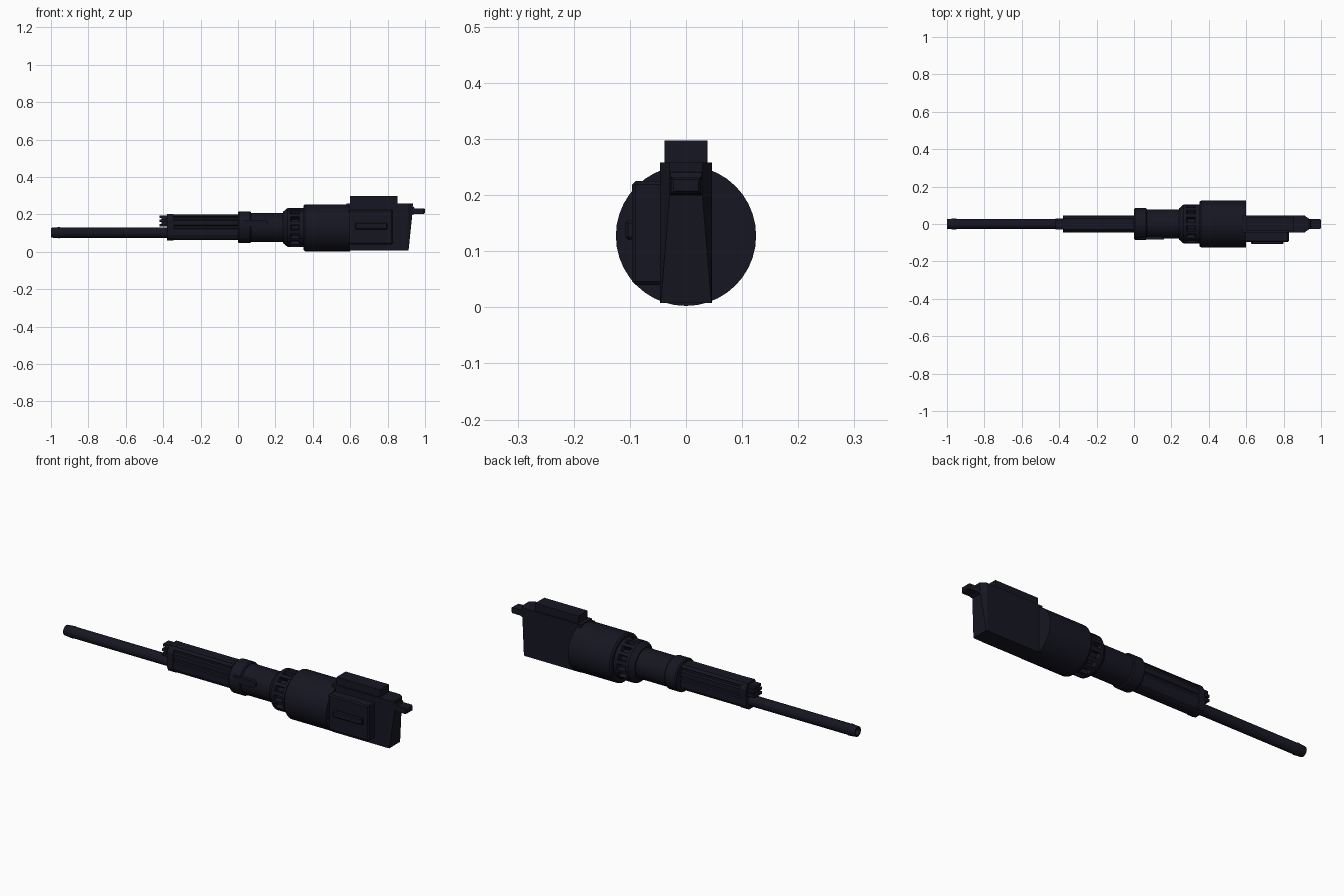
import bpy, math
from math import sin, cos, pi

if "Cube" in bpy.data.objects:
    bpy.data.objects.remove(bpy.data.objects["Cube"])

mat = bpy.data.materials.new("dark_metal")
mat.diffuse_color = (0.008, 0.008, 0.016, 1)
mat.use_nodes = True
mat.node_tree.nodes["Principled BSDF"].inputs["Base Color"].default_value = mat.diffuse_color


def loft(name, rings, smooth=False):
    """Closed solid through matching rings of points."""
    n = len(rings[0])
    verts = [p for r in rings for p in r]
    faces = [[k * n + i, k * n + (i + 1) % n, (k + 1) * n + (i + 1) % n, (k + 1) * n + i]
             for k in range(len(rings) - 1) for i in range(n)]
    faces += [list(range(n))[::-1], list(range(len(verts) - n, len(verts)))]
    me = bpy.data.meshes.new(name)
    me.from_pydata(verts, [], faces)
    me.materials.append(mat)
    ob = bpy.data.objects.new(name, me)
    bpy.context.collection.objects.link(ob)
    bpy.context.view_layer.objects.active = ob
    bpy.ops.object.select_all(action='DESELECT')
    ob.select_set(True)
    bpy.ops.object.mode_set(mode='EDIT')
    bpy.ops.mesh.select_all(action='SELECT')
    bpy.ops.mesh.normals_make_consistent(inside=False)
    bpy.ops.object.mode_set(mode='OBJECT')
    if smooth:
        bpy.ops.object.shade_smooth_by_angle(angle=math.radians(30))
    return ob


def turned(name, stations, z, y=0, n=32):
    """Turned part along x from (x, radius) stations."""
    return loft(name, [[(x, y + r * cos(2 * pi * i / n), z + r * sin(2 * pi * i / n))
                        for i in range(n)] for x, r in stations], True)


def extrude_x(name, prof, x0, x1):
    return loft(name, [[(x, y, z) for y, z in prof] for x in (x0, x1)])


def block(name, x, y, z, bevel=0):
    ob = extrude_x(name, [(y[0], z[0]), (y[1], z[0]), (y[1], z[1]), (y[0], z[1])], *x)
    if bevel:
        m = ob.modifiers.new("bevel", 'BEVEL')
        m.width, m.segments = bevel, 1
    return ob


# Barrel with a tapered, hollow muzzle
turned("barrel", [(-0.96, 0.012), (-1, 0.018), (-1, 0.026), (-0.955, 0.03),
                  (-0.95, 0.028), (-0.37, 0.028)], 0.102, n=24)

# Handguard with lengthwise side grooves
half = [(0.018, 0.062), (0.036, 0.072), (0.045, 0.09), (0.045, 0.122), (0.038, 0.126),
        (0.038, 0.138), (0.045, 0.142), (0.045, 0.168), (0.034, 0.172), (0.034, 0.184),
        (0.04, 0.188), (0.03, 0.2)]
prof = half + [(-y, z) for y, z in reversed(half)]
extrude_x("handguard", prof, -0.35, 0.01)
collar = [(0.018, 0.06), (0.037, 0.07), (0.046, 0.09), (0.046, 0.17), (0.03, 0.201)]
extrude_x("handguard_front_cap", collar + [(-y, z) for y, z in reversed(collar)], -0.38, -0.345)

# Stepped lugs on the front of the handguard
block("front_lug_core", (-0.41, -0.37), (-0.02, 0.02), (0.135, 0.185))
for i, z in enumerate((0.142, 0.165, 0.187)):
    w = 0.022 if i == 2 else 0.03
    block(f"front_lug_{i}", (-0.42, -0.37), (-w, w), (z - 0.007, z + 0.007))

# Collar and mid sleeve
turned("collar", [(0, 0.08), (0.006, 0.085), (0.064, 0.085), (0.07, 0.08)], 0.131)
turned("sleeve", [(0.06, 0.077), (0.25, 0.077)], 0.13)
loft("sleeve_latch", [[(x, y, z) for x, z in ((0.03, 0.135), (0.145, 0.135), (0.16, 0.145),
     (0.16, 0.16), (0.145, 0.17), (0.03, 0.17))] for y in (-0.06, -0.083)])

# Ribbed coupling ring
turned("coupling_core", [(0.24, 0.082), (0.355, 0.082)], 0.13)
turned("coupling_front", [(0.24, 0.083), (0.265, 0.104), (0.28, 0.104), (0.285, 0.09)], 0.13)
turned("coupling_rear", [(0.325, 0.09), (0.33, 0.104), (0.35, 0.104), (0.362, 0.11)], 0.13)
for i in range(14):
    a = 2 * pi * i / 14
    rib = block(f"coupling_rib_{i}", (0.27, 0.345), (-0.009, 0.009), (0.075, 0.104))
    rib.rotation_euler.x = a
    rib.location.z = 0.13

# Large drum housing
turned("drum", [(0.35, 0.118), (0.358, 0.125), (0.6, 0.125)], 0.1275, n=40)

# Rear receiver, its back narrowing towards the top
w = 0.046
loft("receiver", [[(0.58, -w, z), (xs, -w, z), (xb, -wb, z), (xb, wb, z), (xs, w, z), (0.58, w, z)]
     for z, xs, xb, wb in ((0.008, 0.905, 0.912, 0.045), (0.2, 0.908, 0.932, 0.029),
                           (0.258, 0.91, 0.935, 0.029))])

# Top block
k = 0.038
extrude_x("top_block", [(-k, 0.24), (k, 0.24), (k, 0.297), (-k, 0.297)], 0.6, 0.852)

# Side cover with a raised rail
block("side_cover", (0.59, 0.828), (-0.096, -0.04), (0.04, 0.225), 0.006)
block("side_rail", (0.625, 0.798), (-0.108, -0.09), (0.12, 0.155), 0.005)

# Rear peg
loft("rear_peg", [[(x, -p, z0), (x, p, z0), (x, p, z1), (x, -p, z1)]
     for x, p, z0, z1 in ((0.9, 0.028, 0.198, 0.25), (0.94, 0.028, 0.2, 0.24),
                          (0.945, 0.027, 0.203, 0.232), (0.993, 0.027, 0.203, 0.232),
                          (1.0, 0.022, 0.207, 0.228))])
